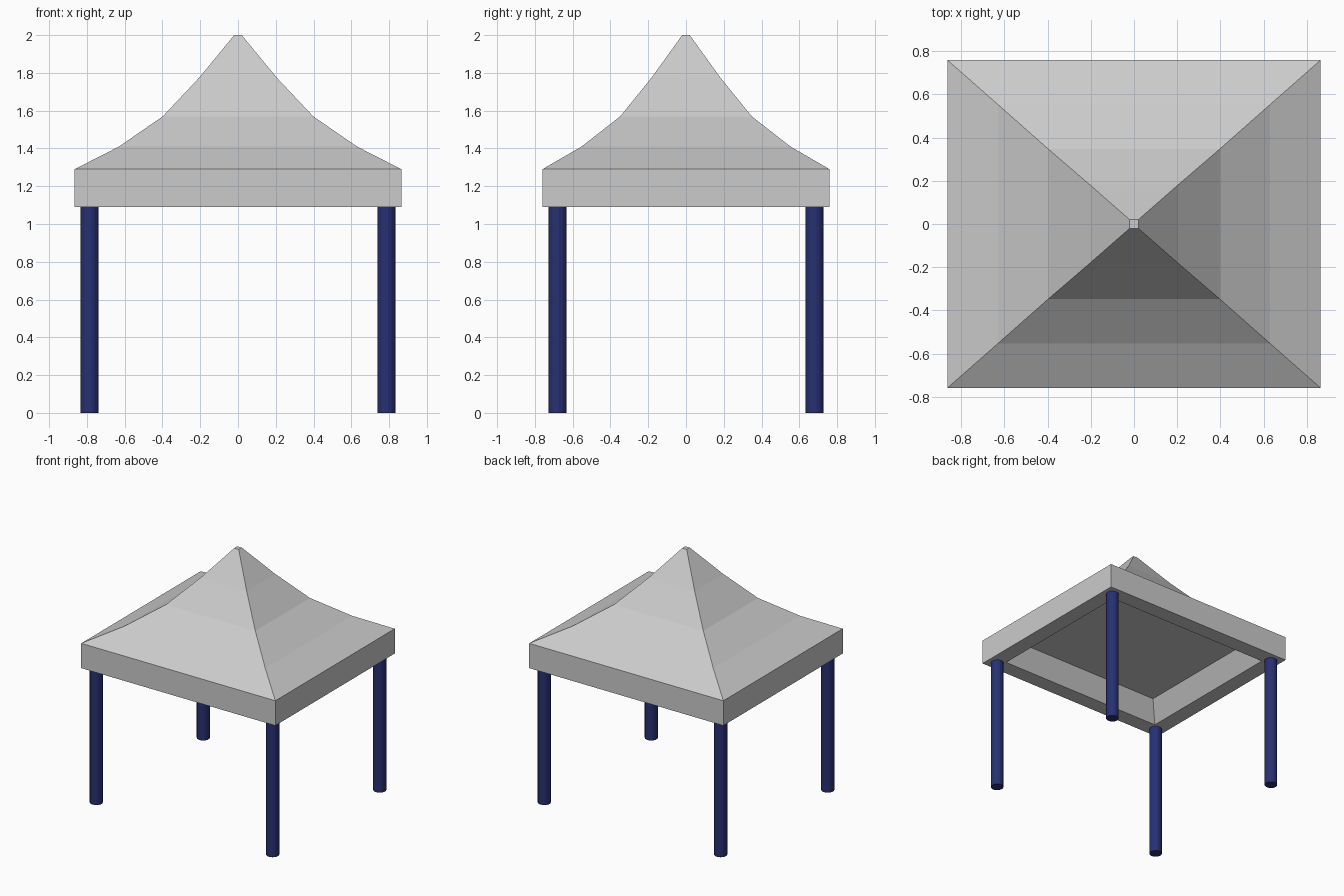
import bpy, bmesh
from math import pi

if "Cube" in bpy.data.objects:
    bpy.data.objects.remove(bpy.data.objects["Cube"])


def ring(bm, x, y, z):
    """Rectangular ring of vertices at height z."""
    return [bm.verts.new((sx * x, sy * y, z))
            for sx, sy in ((-1, -1), (1, -1), (1, 1), (-1, 1))]


# Canopy: closed shell lofted from the ceiling, down round the valance, up to the peak
profile = [
    (0.65, 0.55, 1.25),    # ceiling
    (0.737, 0.632, 1.09),  # inner valance edge
    (0.865, 0.76, 1.09),   # outer valance edge
    (0.865, 0.76, 1.29),   # eave
    (0.63, 0.553, 1.41),
    (0.398, 0.348, 1.57),
    (0.205, 0.182, 1.775),
    (0.02, 0.02, 2.0),     # peak
]
bm = bmesh.new()
rings = [ring(bm, *p) for p in profile]
for a, b in zip(rings, rings[1:]):
    for i in range(4):
        j = (i + 1) % 4
        bm.faces.new((a[i], a[j], b[j], b[i]))
bm.faces.new(rings[0])
bm.faces.new(rings[-1])
bmesh.ops.recalc_face_normals(bm, faces=bm.faces)
mesh = bpy.data.meshes.new("canopy")
bm.to_mesh(mesh)
bm.free()
bpy.context.collection.objects.link(bpy.data.objects.new("canopy", mesh))

# Four round posts under the corners
blue = bpy.data.materials.new("post_blue")
blue.diffuse_color = (0.02, 0.03, 0.17, 1)
blue.use_nodes = True
blue.node_tree.nodes["Principled BSDF"].inputs["Base Color"].default_value = blue.diffuse_color
for side, sx in (("left", -1), ("right", 1)):
    for end, sy in (("front", -1), ("back", 1)):
        bpy.ops.mesh.primitive_cylinder_add(
            vertices=16, radius=0.048, depth=1.09,
            location=(sx * 0.786, sy * 0.681, 0.545), rotation=(0, 0, pi / 16))
        post = bpy.context.object
        post.name = f"{end}_{side}_post"
        post.data.materials.append(blue)
